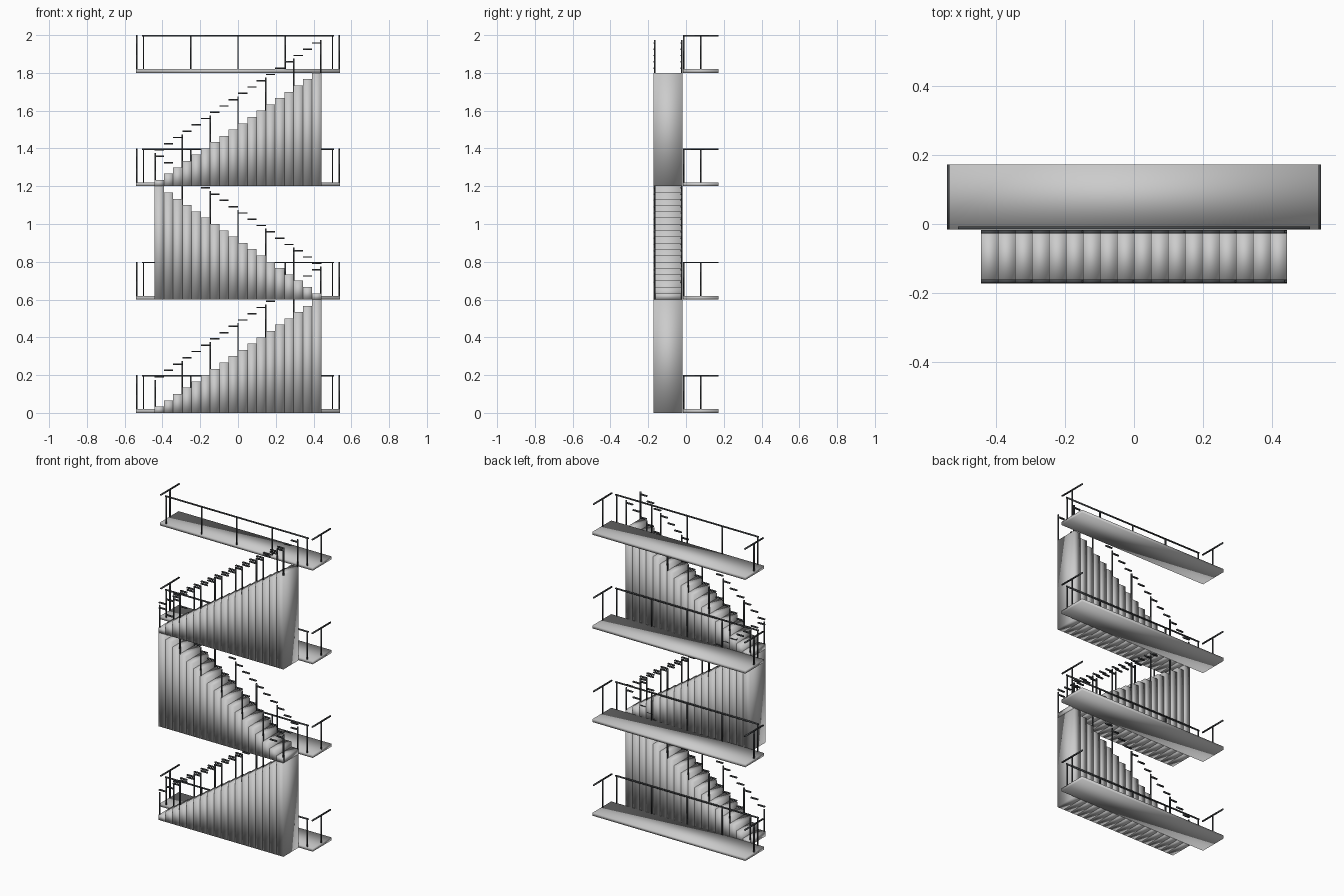
import bpy, bmesh

if "Cube" in bpy.data.objects:
    bpy.data.objects.remove(bpy.data.objects["Cube"])

FLOOR_H = 0.6      # storey height
STEPS = 18
HALF = 0.442       # half length of a flight
RUN, RISE = 2 * HALF / STEPS, FLOOR_H / STEPS
Y0, Y1 = -0.172, -0.018   # stair depth
T = 0.007          # bar thickness

dark = bpy.data.materials.new("dark_metal")
dark.diffuse_color = (0.06, 0.065, 0.07, 1)
dark.use_nodes = True
dark.node_tree.nodes["Principled BSDF"].inputs["Base Color"].default_value = dark.diffuse_color


def add_box(bm, x0, x1, y0, y1, z0, z1):
    vs = bmesh.ops.create_cube(bm, size=1)["verts"]
    for v in vs:
        v.co.x = x1 if v.co.x > 0 else x0
        v.co.y = y1 if v.co.y > 0 else y0
        v.co.z = z1 if v.co.z > 0 else z0


def post(bm, x, y, z0, z1):
    add_box(bm, x - T / 2, x + T / 2, y - T / 2, y + T / 2, z0, z1)


def finish(bm, name, mat=None):
    # boxes are smooth shaded all over, giving the soft gradients
    for f in bm.faces:
        f.smooth = True
    me = bpy.data.meshes.new(name)
    bm.to_mesh(me)
    bm.free()
    if mat:
        me.materials.append(mat)
    bpy.context.collection.objects.link(bpy.data.objects.new(name, me))


# Landing slabs with their railings
for n in range(4):
    z = n * FLOOR_H
    bm = bmesh.new()
    add_box(bm, -0.541, 0.541, -0.016, 0.172, z, z + 0.02)
    finish(bm, f"landing_{n}")

    bm = bmesh.new()
    top = z + 0.2
    add_box(bm, -0.508, 0.508, -0.0155, -0.0075, top - T, top)
    for i in range(5):
        post(bm, -0.5 + 0.25 * i, -0.0115, z + 0.02, top - T)
    for s in (-1, 1):
        x = s * 0.5365
        add_box(bm, x - 0.004, x + 0.004, -0.016, 0.172, top - T, top)
        post(bm, x, 0.078, z + 0.02, top - T)
    finish(bm, f"landing_railing_{n}", dark)

# Zigzag flights: full-height step blocks plus railings on both sides
for n in range(3):
    z = n * FLOOR_H
    d = 1 if n % 2 == 0 else -1      # climbing direction along x
    bm = bmesh.new()
    for i in range(STEPS):
        xc = d * (-HALF + (i + 0.5) * RUN)
        add_box(bm, xc - RUN / 2, xc + RUN / 2, Y0, Y1, z, z + (i + 1) * RISE)
    finish(bm, f"stair_flight_{n}")

    bm = bmesh.new()
    for y in (Y0 + 0.006, Y1 - 0.005):
        # short level handrail piece over each tread
        for i in range(STEPS):
            xc = d * (-HALF + (i + 0.5) * RUN)
            zc = z + (i + 0.5) * RISE + 0.175
            add_box(bm, xc - RUN / 2, xc + RUN / 2, y - 0.005, y + 0.005,
                    zc - T / 2, zc + T / 2)
        # post every third step
        for k in range(7):
            x = d * (-HALF + 3 * k * RUN)
            x = max(-HALF + T / 2, min(HALF - T / 2, x))
            post(bm, x, y, z + 3 * k * RISE, z + 3 * k * RISE + 0.175)
    finish(bm, f"stair_railing_{n}", dark)
